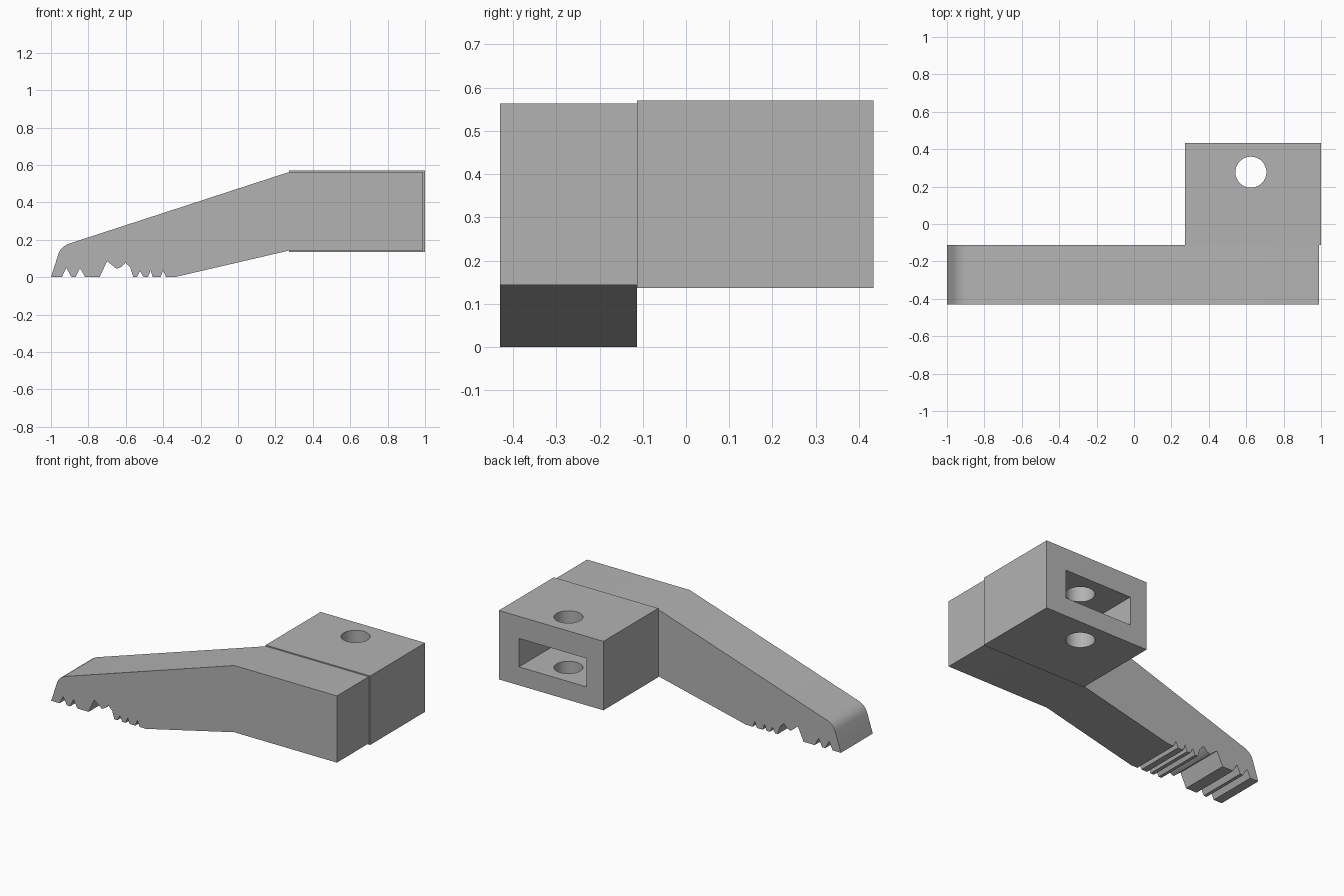
import bpy
import bmesh

cube = bpy.data.objects.get("Cube")
if cube:
    bpy.data.objects.remove(cube, do_unlink=True)

grey = bpy.data.materials.new("plain grey")
grey.use_nodes = True
colour = (0.45, 0.45, 0.45, 1)
grey.diffuse_color = colour
grey.node_tree.nodes["Principled BSDF"].inputs["Base Color"].default_value = colour


def prism(name, profile, y0, y1):
    """Extrude a closed x-z profile from y0 to y1."""
    bm = bmesh.new()
    face = bm.faces.new([bm.verts.new((x, y0, z)) for x, z in profile])
    side = bmesh.ops.extrude_face_region(bm, geom=[face])["geom"]
    moved = [v for v in side if isinstance(v, bmesh.types.BMVert)]
    bmesh.ops.translate(bm, verts=moved, vec=(0, y1 - y0, 0))
    bmesh.ops.recalc_face_normals(bm, faces=bm.faces)
    mesh = bpy.data.meshes.new(name)
    bm.to_mesh(mesh)
    bm.free()
    mesh.materials.append(grey)
    obj = bpy.data.objects.new(name, mesh)
    bpy.context.collection.objects.link(obj)
    return obj


def box(name, x0, x1, y0, y1, z0, z1):
    return prism(name, [(x0, z0), (x1, z0), (x1, z1), (x0, z1)], y0, y1)


def activate(obj):
    bpy.ops.object.select_all(action="DESELECT")
    obj.select_set(True)
    bpy.context.view_layer.objects.active = obj


def cut(obj, cutter):
    activate(obj)
    mod = obj.modifiers.new("cut", "BOOLEAN")
    mod.operation = "DIFFERENCE"
    mod.solver = "EXACT"
    mod.object = cutter
    bpy.ops.object.modifier_apply(modifier=mod.name)
    bpy.data.objects.remove(cutter, do_unlink=True)


FRONT, JOINT, BACK = -0.43, -0.113, 0.433

# Bent arm: rounded tip, sloping top and a toothed underside
tip = [(-1, 0), (-0.96, 0.125), (-0.95, 0.145), (-0.935, 0.162),
       (-0.91, 0.177), (-0.88, 0.187)]
shank = [(0.275, 0.563), (0.99, 0.563), (0.99, 0.143), (0.275, 0.143), (-0.34, 0)]
teeth = []
for centre, half, height in [(-0.4, 0.015, 0.037), (-0.468, 0.013, 0.037),
                             (-0.523, 0.018, 0.033)]:
    teeth += [(centre + half, 0), (centre, height), (centre - half, 0)]
teeth += [(-0.56, 0), (-0.575, 0.05), (-0.602, 0.078), (-0.625, 0.054), (-0.65, 0.045),
          (-0.67, 0.062), (-0.7, 0.086), (-0.72, 0.043), (-0.74, 0)]
for centre in (-0.845, -0.918):
    teeth += [(centre + 0.028, 0), (centre, 0.05), (centre - 0.024, 0)]
arm = prism("toothed_arm", tip + shank + teeth, FRONT, JOINT)

# Mounting block with a slot from the back and a bolt hole from the top
block = box("mounting_block", 0.272, 1.0, JOINT, BACK, 0.136, 0.57)
cut(block, box("slot_cutter", 0.39, 0.86, JOINT + 0.03, BACK + 0.1, 0.252, 0.431))
bpy.ops.mesh.primitive_cylinder_add(vertices=48, radius=0.083, depth=1,
                                    location=(0.625, 0.277, 0.35))
cut(block, bpy.context.object)

for part in (arm, block):
    activate(part)
    bpy.ops.object.shade_smooth_by_angle(angle=0.5)
